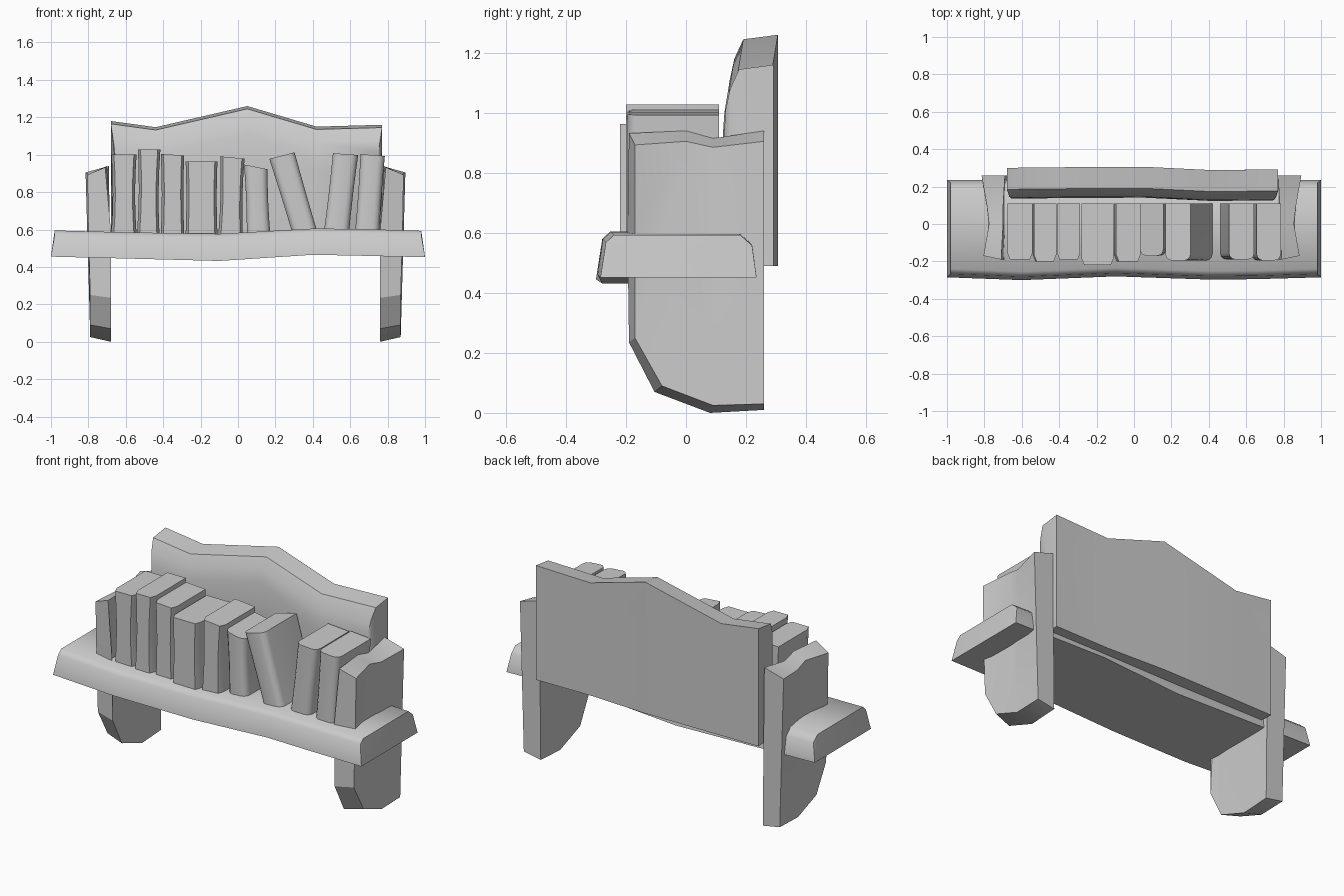
import bpy, bmesh, math

cube = bpy.data.objects.get("Cube")
if cube:
    bpy.data.objects.remove(cube, do_unlink=True)

grey = bpy.data.materials.new("plain_grey")
grey.use_nodes = True
colour = (0.6, 0.6, 0.6, 1)
grey.diffuse_color = colour
grey.node_tree.nodes["Principled BSDF"].inputs["Base Color"].default_value = colour


def loft(name, rings, angle=35):
    """Skin a row of equal closed sections and cap both ends."""
    bm = bmesh.new()
    loops = [[bm.verts.new(p) for p in ring] for ring in rings]
    for a, b in zip(loops, loops[1:]):
        for i in range(len(a)):
            j = (i + 1) % len(a)
            bm.faces.new((a[i], a[j], b[j], b[i]))
    caps = [bm.faces.new(loops[0]), bm.faces.new(loops[-1])]
    bmesh.ops.triangulate(bm, faces=caps)
    bmesh.ops.recalc_face_normals(bm, faces=bm.faces[:])
    mesh = bpy.data.meshes.new(name)
    bm.to_mesh(mesh)
    bm.free()
    mesh.materials.append(grey)
    obj = bpy.data.objects.new(name, mesh)
    bpy.context.collection.objects.link(obj)
    bpy.ops.object.select_all(action="DESELECT")
    obj.select_set(True)
    bpy.context.view_layer.objects.active = obj
    bpy.ops.object.shade_smooth_by_angle(angle=math.radians(angle))
    return obj


# Shelf board: wavy plank, ends leaning inwards at the top
rings = []
for x, low, top, front in [(-1, .455, .595, -.285), (-.6, .445, .585, -.3),
                           (-.1, .432, .577, -.28), (.4, .465, .605, -.297),
                           (.65, .46, .603, -.295), (1, .452, .593, -.285)]:
    inset = .02 * x if abs(x) == 1 else 0
    rings.append([(x, front, low), (x - inset, front + .018, top - .025),
                  (x - inset, front + .045, top), (x - inset, .18, top),
                  (x - inset, .22, top - .035), (x, .235, low)])
loft("shelf_board", rings, 50)

# Side brackets: outer face is smaller than the inner one
inner = [(.26, .94), (.09, .915), (0, .94), (-.19, .932), (-.195, .6),
         (-.19, .235), (-.105, .07), (.08, 0), (.26, .01)]
outer = [(.26, .905), (.09, .885), (0, .905), (-.17, .893), (-.17, .6),
         (-.17, .25), (-.08, .09), (.09, .025), (.26, .03)]
outer_x = [.815, .785, .775, .805, .80, .79, .79, .79, .79]
inner_x = [.69, .70, .70, .71, .68, .68, .68, .68, .68]
for name, side, shift in [("right_bracket", -1, 0), ("left_bracket", 1, .08)]:
    loft(name, [[(side * x + shift, y, z) for x, (y, z) in zip(xs, profile)]
                for xs, profile in ((outer_x, outer), (inner_x, inner))], 25)

# Back panel: crested board with a soft front top edge
rings = []
for x, top, dy, end in [(-.68, 1.18, 0, 1), (-.44, 1.147, .003, 0),
                        (.05, 1.26, .006, 0), (.42, 1.15, -.012, 0),
                        (.77, 1.16, -.008, -1)]:
    section = [(0, .3, .49), (.015, .3, 1.03), (0, .3, top),
               (0, .185, top - .015), (.01, .155, top - .08),
               (.02, .14, top - .15), (.025, .135, .93), (.01, .15, .49)]
    rings.append([(x + end * dx, y + dy, z) for dx, y, z in section])
loft("back_panel", rings, 50)

# Books: base centre, top centre, width, top height, top tilt, spine depth,
# waist, rounded spine
books = [(-.61, -.61, .135, 1.0, 0, -.19, .12, False),
         (-.48, -.475, .12, 1.028, 0, -.2, .12, False),
         (-.35, -.35, .125, 1.0, -.008, -.19, .08, False),
         (-.195, -.195, .17, .963, 0, -.22, .05, False),
         (-.04, -.03, .13, .985, -.012, -.2, .1, False),
         (.11, .095, .125, .935, -.025, -.17, .06, True),
         (.36, .235, .135, .995, .035, -.195, .02, True),
         (.525, .575, .135, 1.003, -.01, -.19, .04, True),
         (.69, .72, .13, .998, -.01, -.195, .04, True)]
base = .575
for number, (x0, x1, width, top, tilt, spine, waist, rounded) in enumerate(books, 1):
    rings = []
    for step in range(5):
        t = step / 4
        x = x0 + (x1 - x0) * t
        half = width / 2 * (1 - waist * math.sin(math.pi * t))
        # Half of the section, from the back corner round to the spine
        edge = [(half, .11)]
        if rounded:
            for k in range(4):
                a = k * math.pi / 6
                edge.append((half - .035 * (1 - math.cos(a)),
                             spine + .035 * (1 - math.sin(a))))
        else:
            edge += [(half, spine + .035), (half - .014, spine)]
        section = edge + [(-u, v) for u, v in reversed(edge)]
        rings.append([(x + u, v, base + (top - base) * t + tilt * t * u / width)
                      for u, v in section])
    loft(f"book_{number}", rings, 40)
